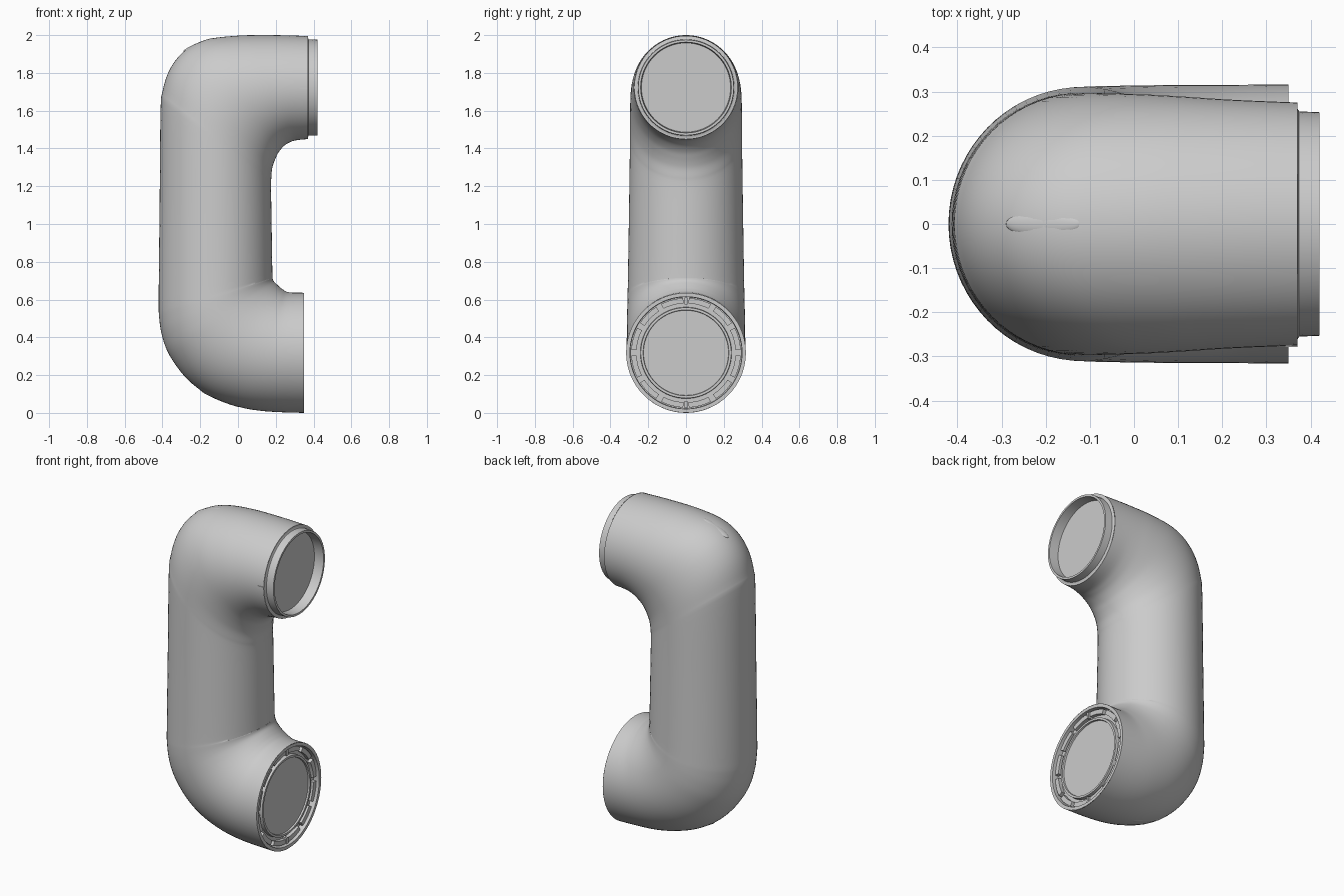
import bpy, bmesh
from math import sin, cos, pi, radians, atan2
from mathutils import Vector

if "Cube" in bpy.data.objects:
    bpy.data.objects.remove(bpy.data.objects["Cube"])

SEG = 72


def finish(name, bm, angle=35):
    bmesh.ops.remove_doubles(bm, verts=bm.verts, dist=1e-5)
    bmesh.ops.recalc_face_normals(bm, faces=bm.faces)
    me = bpy.data.meshes.new(name)
    bm.to_mesh(me)
    bm.free()
    ob = bpy.data.objects.new(name, me)
    bpy.context.collection.objects.link(ob)
    bpy.ops.object.select_all(action='DESELECT')
    ob.select_set(True)
    bpy.context.view_layer.objects.active = ob
    bpy.ops.object.shade_smooth_by_angle(angle=radians(angle))
    return ob


def skin(bm, rings):
    """Join consecutive closed rings of points with quads."""
    loops = [[bm.verts.new(p) for p in r] for r in rings]
    n = len(loops[0])
    for a, b in zip(loops, loops[1:]):
        for i in range(n):
            j = (i + 1) % n
            bm.faces.new((a[i], a[j], b[j], b[i]))
    return loops


def lathe_x(name, profile, z):
    """Revolve (x, radius) points about a horizontal axis, closing with a disc."""
    bm = bmesh.new()
    rings = [[(x, r * sin(2 * pi * i / SEG), z + r * cos(2 * pi * i / SEG))
              for i in range(SEG)] for x, r in profile]
    bm.faces.new(skin(bm, rings)[-1])
    return finish(name, bm)


def catmull(pts, steps):
    out = []
    for k in range(len(pts) - 1):
        p0, p1 = pts[max(k - 1, 0)], pts[k]
        p2, p3 = pts[k + 1], pts[min(k + 2, len(pts) - 1)]
        for s in range(steps):
            t = s / steps
            out.append([0.5 * (2 * b + (c - a) * t + (2 * a - 5 * b + 4 * c - d) * t * t
                               + (3 * b - a - 3 * c + d) * t ** 3)
                        for a, b, c, d in zip(p0, p1, p2, p3)])
    return out + [list(pts[-1])]


# Link body: elliptical sections (outer x, outer z, inner x, inner z, half width)
sections = [
    (.37, 1.995, .37, 1.45, .275), (.24, 1.999, .30, 1.442, .279),
    (.12, 2.0, .265, 1.428, .283), (0, 1.997, .24, 1.41, .288),
    (-.15, 1.98, .215, 1.38, .293), (-.25, 1.94, .20, 1.35, .295),
    (-.32, 1.88, .188, 1.32, .296), (-.37, 1.80, .18, 1.29, .296),
    (-.40, 1.70, .177, 1.25, .296), (-.41, 1.60, .175, 1.20, .297),
    (-.415, 1.10, .178, 1.0, .302), (-.42, .62, .182, .74, .308),
    (-.417, .50, .183, .715, .31), (-.40, .40, .186, .703, .311),
    (-.36, .30, .192, .694, .312), (-.27, .18, .202, .684, .313),
    (-.15, .09, .217, .67, .314), (0, .033, .238, .653, .315),
    (.15, .008, .27, .638, .315), (.35, 0, .35, .636, .316),
]
bm = bmesh.new()
rings = []
for ox, oz, ix, iz, hw in catmull(sections, 4):
    o, i = Vector((ox, 0, oz)), Vector((ix, 0, iz))
    mid, ax = (o + i) / 2, (o - i) / 2
    rings.append([mid + ax * cos(2 * pi * k / SEG) + Vector((0, hw * sin(2 * pi * k / SEG), 0))
                  for k in range(SEG)])
skin(bm, rings)
finish("link_body", bm, 40)

TOP_Z, LOW_Z = 1.7225, .318

# Upper spigot with recessed cover
lathe_x("upper_spigot", [(.37, .274), (.37, .262), (.374, .255), (.42, .253), (.42, .24),
                         (.36, .236), (.36, 0)], TOP_Z)

# Lower socket: rim, groove, inner collar and cover
lathe_x("lower_socket", [(.35, .317), (.35, .297), (.312, .295), (.312, .242), (.335, .240),
                         (.335, .227), (.325, .225), (.325, 0)], LOW_Z)


# Castellated ring segments inside the lower groove
def arc_block(bm, a0, a1, r0, r1, x0, x1, n=6):
    rings = []
    for k in range(n + 1):
        a = a0 + (a1 - a0) * k / n
        rings.append([(x, r * sin(a), LOW_Z + r * cos(a))
                      for x, r in ((x0, r0), (x1, r0), (x1, r1), (x0, r1))])
    loops = skin(bm, rings)
    bm.faces.new(loops[0])
    bm.faces.new(loops[-1])


bm = bmesh.new()
for k in range(12):
    c = 2 * pi * (k + .5) / 12
    arc_block(bm, c - .21, c + .21, .262, .290, .31, .335)
finish("socket_lugs", bm)

# Locating pins of the lower joint (top and bottom)
bm = bmesh.new()
for c in (0, pi):
    arc_block(bm, c - .03, c + .03, .255, .292, .31, .34, 1)
finish("socket_keys", bm)


# Slim lens-shaped inlays on both elbows
def inlay(name, p0, p1, half_y):
    a, b = Vector(p0), Vector(p1)
    bm = bmesh.new()
    bmesh.ops.create_uvsphere(bm, u_segments=32, v_segments=12, radius=1)
    ob = finish(name, bm)
    ob.scale = ((b - a).length / 2, half_y, .014)
    ob.location = (a + b) / 2
    ob.rotation_euler.y = -atan2(b.z - a.z, b.x - a.x)


inlay("upper_inlay", (-.29, 0, 1.912), (-.12, 0, 1.983), .03)
inlay("lower_inlay", (-.20, 0, .122), (.02, 0, .032), .03)

# Alignment mark beside the upper joint
bm = bmesh.new()
bmesh.ops.create_cube(bm, size=1)
mark = finish("alignment_mark", bm)
mark.scale = (.045, .012, .016)
mark.location = (.348, -.272, TOP_Z)
